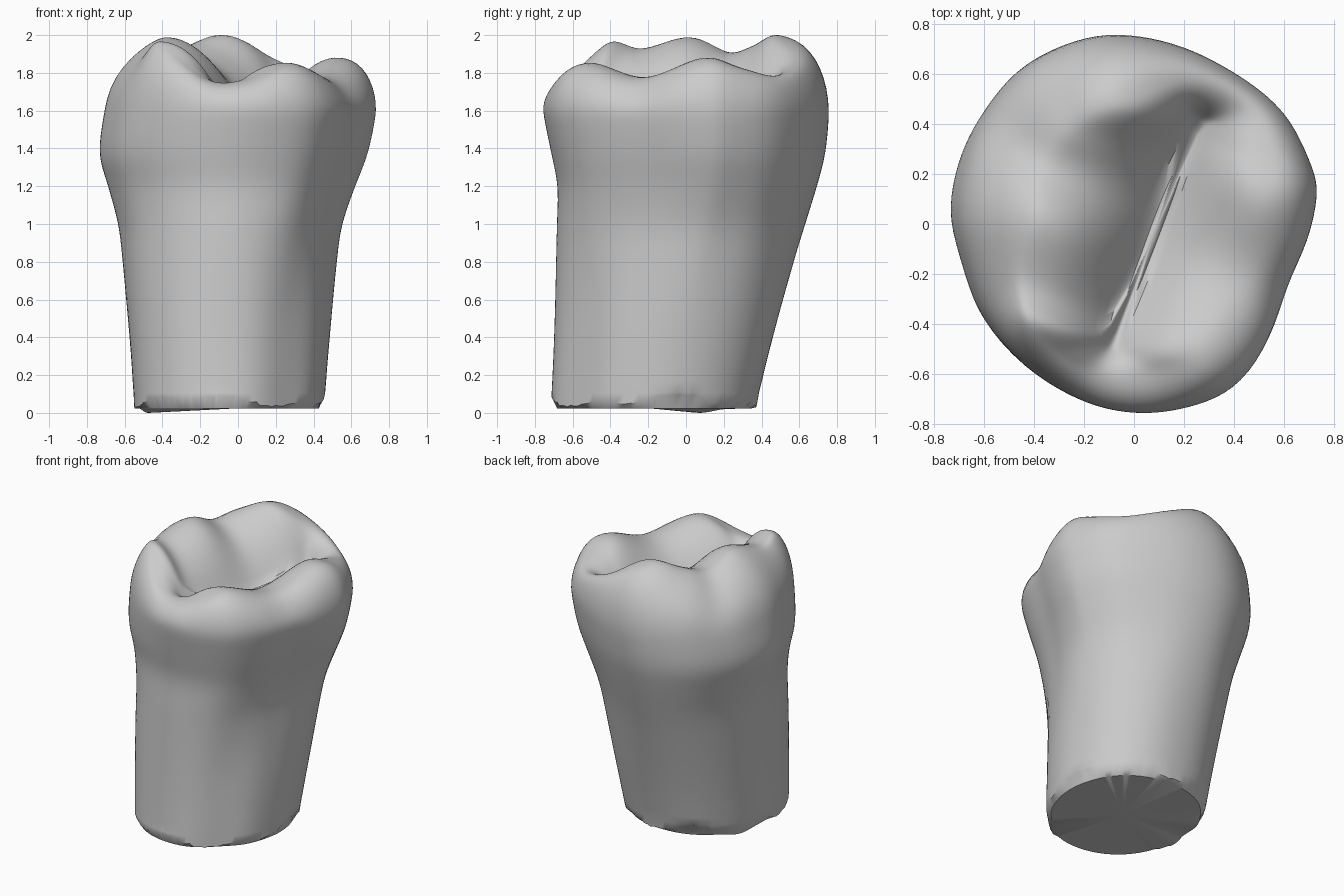
import bpy, bmesh, math, random
from mathutils import Vector

random.seed(4)
if "Cube" in bpy.data.objects:
    bpy.data.objects.remove(bpy.data.objects["Cube"], do_unlink=True)

# Chewing-surface crest: cusps and the saddles between them (x, y, z)
CREST = [(.53, .08, 1.885), (.53, .28, 1.83), (.45, .48, 1.785), (.2, .59, 1.87),
         (-.08, .49, 2.005), (-.26, .37, 1.95), (-.35, .23, 1.91), (-.39, .03, 1.995),
         (-.45, -.22, 1.93), (-.42, -.39, 1.97), (-.29, -.53, 1.85),
         (-.14, -.6, 1.755), (.04, -.6, 1.765), (.27, -.51, 1.86), (.44, -.22, 1.775)]
# Widest outline of the crown, seen from above
OUTLINE = [(.74, .1), (.73, .2), (.62, .42), (.45, .57), (.2, .7), (-.05, .755),
           (-.25, .73), (-.45, .63), (-.6, .46), (-.7, .27), (-.745, .05),
           (-.71, -.12), (-.62, -.37), (-.45, -.57), (-.2, -.71), (.05, -.75),
           (.3, -.7), (.45, -.6), (.56, -.42), (.63, -.22), (.7, -.07)]
# Side profile: height, x min, x max, y min, y max
PROFILE = [(.06, -.55, .46, -.715, .375), (.4, -.575, .49, -.70, .46),
           (.8, -.615, .53, -.69, .57), (1.0, -.64, .56, -.685, .63),
           (1.2, -.695, .63, -.68, .69), (1.38, -.745, .70, -.715, .735),
           (1.6, -.715, .745, -.76, .755)]
SPINE = (Vector((-.08, -.47, 1.65)), Vector((.25, .4, 1.59)))   # central groove
STEPS = 9


def spline(points, i, t, closed):
    """Catmull-Rom point on a row of control points."""
    n = len(points)
    pick = (lambda k: k % n) if closed else (lambda k: min(max(k, 0), n - 1))
    a, b, c, d = (Vector(points[pick(i + k)]) for k in (-1, 0, 1, 2))
    return (2*b + (c - a)*t + (2*a - 5*b + 4*c - d)*t*t + (3*b - a - 3*c + d)*t**3) / 2


def loop(points):
    return [spline(points, i, k / STEPS, True)
            for i in range(len(points)) for k in range(STEPS)]


def smooth(t):
    t = min(max(t, 0), 1)
    return t * t * (3 - 2 * t)


def bump(angle, centre, width):
    d = (angle - centre + math.pi) % math.tau - math.pi
    return math.exp(-(d / width) ** 2)


crest = loop(CREST)
angles = [math.atan2(p.y, p.x) for p in crest]
rim_polar = sorted((math.atan2(p.y, p.x), p.length) for p in loop(OUTLINE))
rim_polar = ([(a - math.tau, r) for a, r in rim_polar] + rim_polar
             + [(a + math.tau, r) for a, r in rim_polar])


def crown_radius(angle):
    for (a, r), (b, s) in zip(rim_polar, rim_polar[1:]):
        if a <= angle < b:
            return r + (s - r) * (angle - a) / (b - a)
    return rim_polar[0][1]


def root_radius(angle):
    c, s = abs(math.cos(angle)), abs(math.sin(angle))
    return (c ** 2.2 + s ** 2.2) ** (-1 / 2.2)


crown_r = [crown_radius(a) for a in angles]


def side_ring(row):
    z, x0, x1, y0, y1 = row
    mix = smooth((z - .3) / 1.1)
    ring = []
    for a, r in zip(angles, crown_r):
        rad = root_radius(a) * (1 - mix) + r / .75 * mix
        # flattened front corner and shallow furrow of the root
        rad -= (.1 * bump(a, -.85, .4) + .03 * bump(a, -.3, .25)) * (1 - smooth((z - .5) / .8))
        x, y = rad * math.cos(a), rad * math.sin(a)
        ring.append(Vector(((x0 + x1) / 2 + x * (x1 - x0) / 2,
                            (y0 + y1) / 2 + y * (y1 - y0) / 2, z)))
    return ring


# Root and lower crown, from the broken end up to the widest line
rings = []
for i in range(len(PROFILE) - 1):
    rings += [side_ring(spline(PROFILE, i, k / 5, False)) for k in range(5)]
widest = side_ring(PROFILE[-1])
rings.append(widest)

# Ragged broken edge
for p, a in zip(rings[0], angles):
    p.z = .065 + .022 * math.sin(3 * a + 1) + .016 * math.sin(7 * a) + random.uniform(-.008, .008)

# Rounded shoulder up to the crest, with grooves between the cusps
for k in range(1, 11):
    t = k / 10 * math.pi / 2
    ring = []
    for w, c, a in zip(widest, crest, angles):
        p = c + (w - c) * math.cos(t) ** (.9 + .7 * max(0, -math.cos(a)))
        p.z = w.z + (c.z - w.z) * math.sin(t)
        dent = .025 * (bump(a, 2.55, .16) + bump(a, -.45, .18)) * math.sin(2 * t)
        p.x -= dent * math.cos(a)
        p.y -= dent * math.sin(a)
        ring.append(p)
    rings.append(ring)

# Bulging slopes from the crest down into the central groove
axis = SPINE[1] - SPINE[0]
for k in range(1, 15):
    s = k / 14 * .97
    ring = []
    for c in crest:
        d = c - SPINE[0]
        t = smooth((d.x * axis.x + d.y * axis.y) / axis.xy.length_squared * .8 + .1)
        q = SPINE[0] + axis * t
        q.z -= .4 * t * (1 - t)
        p = c.lerp(q, s)
        p.z = q.z + (c.z - q.z) * (1 - s ** 2.2)
        ring.append(p)
    rings.append(ring)

# Uneven underside
centre = Vector((-.045, -.17, .022))
under = []
for p, a in zip(rings[0], angles):
    q = centre.lerp(p, .94)
    q.z = .022 - .022 * bump(a, 2.66, .2)
    under.append(q)
rings.insert(0, under)

bm = bmesh.new()
grid = [[bm.verts.new(p) for p in ring] for ring in rings]
n = len(crest)
for low, high in zip(grid, grid[1:]):
    for i in range(n):
        j = (i + 1) % n
        bm.faces.new((low[i], low[j], high[j], high[i]))
groove = (SPINE[0] + SPINE[1]) / 2 - Vector((0, 0, .1))
for ring, pos in ((grid[0], centre), (grid[-1], groove)):
    hub = bm.verts.new(pos)
    for i in range(n):
        bm.faces.new((ring[i], ring[(i + 1) % n], hub))
bmesh.ops.recalc_face_normals(bm, faces=bm.faces)

# Soften everything above the broken edge
for _ in range(6):
    bmesh.ops.smooth_vert(bm, verts=[v for v in bm.verts if v.co.z > .2], factor=.5,
                          use_axis_x=True, use_axis_y=True, use_axis_z=True)

mesh = bpy.data.meshes.new("molar_tooth")
bm.to_mesh(mesh)
bm.free()
tooth = bpy.data.objects.new("molar_tooth", mesh)
bpy.context.collection.objects.link(tooth)

# Plain grey enamel
enamel = bpy.data.materials.new("grey_enamel")
enamel.use_nodes = True
colour = (.6, .6, .6, 1)
enamel.diffuse_color = colour
enamel.node_tree.nodes["Principled BSDF"].inputs["Base Color"].default_value = colour
mesh.materials.append(enamel)

bpy.context.view_layer.objects.active = tooth
tooth.select_set(True)
bpy.ops.object.shade_smooth_by_angle(angle=math.radians(40))
